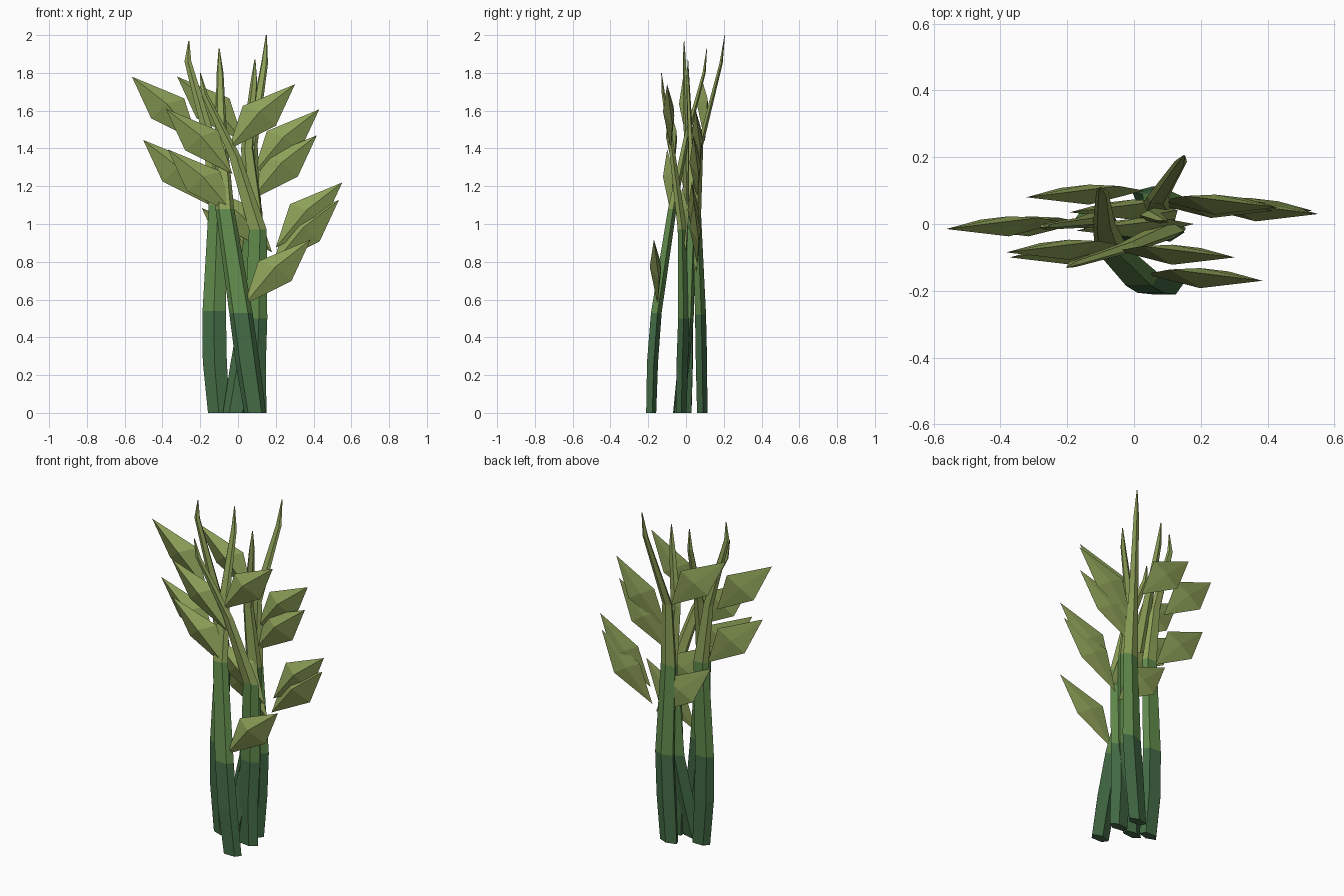
import bpy, bmesh, math

def material(name, rgb):
    m = bpy.data.materials.new(name)
    m.diffuse_color = (*rgb, 1)
    return m

DARK = material("dark_green", (0.055, 0.145, 0.058))
MID = material("mid_green", (0.115, 0.25, 0.07))
LIGHT = material("leaf_green", (0.27, 0.36, 0.1))
SIDES = 5
FLAT = 0.48                       # the whole plant is flattened front to back
RADII = (0.061, 0.067, 0.065, 0.052, 0.034, 0.019, 0.003)

def finish(bm, name, mats):
    me = bpy.data.meshes.new(name)
    bm.to_mesh(me)
    bm.free()
    for m in mats:
        me.materials.append(m)
    ob = bpy.data.objects.new(name, me)
    bpy.context.collection.objects.link(ob)

# Stalk: flattened five-sided tube through seven points, coloured in three bands
def stalk(name, path, turn):
    bm = bmesh.new()
    rings = []
    for (x, y, z), r in zip(path, RADII):
        ring = []
        for i in range(SIDES):
            a = turn + math.tau * i / SIDES
            ring.append(bm.verts.new((x + r * math.cos(a), y + FLAT * r * math.sin(a), z)))
        rings.append(ring)
    for k in range(len(rings) - 1):
        for i in range(SIDES):
            j = (i + 1) % SIDES
            f = bm.faces.new((rings[k][i], rings[k][j], rings[k + 1][j], rings[k + 1][i]))
            f.material_index = 0 if k < 2 else 1 if k < 3 else 2
    bm.faces.new(rings[0][::-1])
    bm.faces.new(rings[-1]).material_index = 2
    finish(bm, name, (DARK, MID, LIGHT))

stalk("stalk_front", [(0.09, -0.187, 0), (0.05, -0.18, 0.27), (0.015, -0.16, 0.53), (-0.07, -0.075, 1.08),
                      (-0.09, 0.0, 1.45), (-0.095, 0.095, 1.8), (-0.1, 0.11, 1.93)], 0.3)
stalk("stalk_left", [(-0.1, 0.005, 0), (-0.122, 0.01, 0.27), (-0.125, 0.01, 0.54), (-0.105, 0.012, 1.1),
                     (-0.15, 0.005, 1.45), (-0.265, -0.008, 1.86), (-0.26, -0.01, 1.97)], 0.9)
stalk("stalk_crossing", [(0.09, -0.025, 0), (0.08, -0.02, 0.25), (0.09, -0.012, 0.5), (0.1, -0.02, 0.97),
                         (-0.02, -0.07, 1.36), (-0.18, -0.12, 1.69), (-0.2, -0.13, 1.8)], 0.0)
stalk("stalk_middle", [(-0.02, -0.042, 0), (0.025, -0.015, 0.25), (0.065, 0.01, 0.5), (0.085, 0.03, 1.05),
                       (0.05, 0.025, 1.4), (0.085, 0.01, 1.75), (0.09, 0.01, 1.87)], 0.5)
stalk("stalk_back", [(0.05, 0.084, 0), (0.07, 0.08, 0.26), (0.085, 0.075, 0.52), (0.075, 0.055, 1.05),
                     (0.07, 0.075, 1.42), (0.14, 0.185, 1.85), (0.15, 0.205, 2.0)], 0.2)

# Leaf: thin diamond from base, two side corners and tip, raised in front and slightly behind
def leaf(name, x, y, z, side):
    bm = bmesh.new()
    pts = [(0, 0, 0), (0.25, 0.008, 0.125), (0.352, -0.02, 0.345), (0.075, 0.014, 0.23),
           (0.165, -0.042, 0.2), (0.165, 0.018, 0.18)]
    v = [bm.verts.new((x + side * px, y + py, z + pz)) for px, py, pz in pts]
    for i in range(4):
        j = (i + 1) % 4
        for f in ((v[i], v[j], v[4]), (v[j], v[i], v[5])):
            bm.faces.new(f if side > 0 else f[::-1])
    finish(bm, name, (LIGHT,))

# Base position and direction of each leaf
leaves = [(-0.05, -0.08, 1.395, 1), (0.078, 0.07, 1.262, 1), (0.066, 0.06, 1.125, 1),
          (0.2, 0.05, 0.875, 1), (0.182, 0.06, 0.782, 1), (0.033, -0.15, 0.573, 1),
          (-0.21, 0.005, 1.435, -1), (0.03, 0.1, 1.435, -1), (-0.03, -0.065, 1.265, -1),
          (-0.15, 0.005, 1.1, -1), (-0.02, -0.08, 1.05, -1),
          (0.16, 0.055, 0.74, -1), (0.18, 0.0, 0.85, -1)]
for n, (x, y, z, s) in enumerate(leaves, 1):
    leaf(f"leaf_{n:02d}", x, y, z, s)
